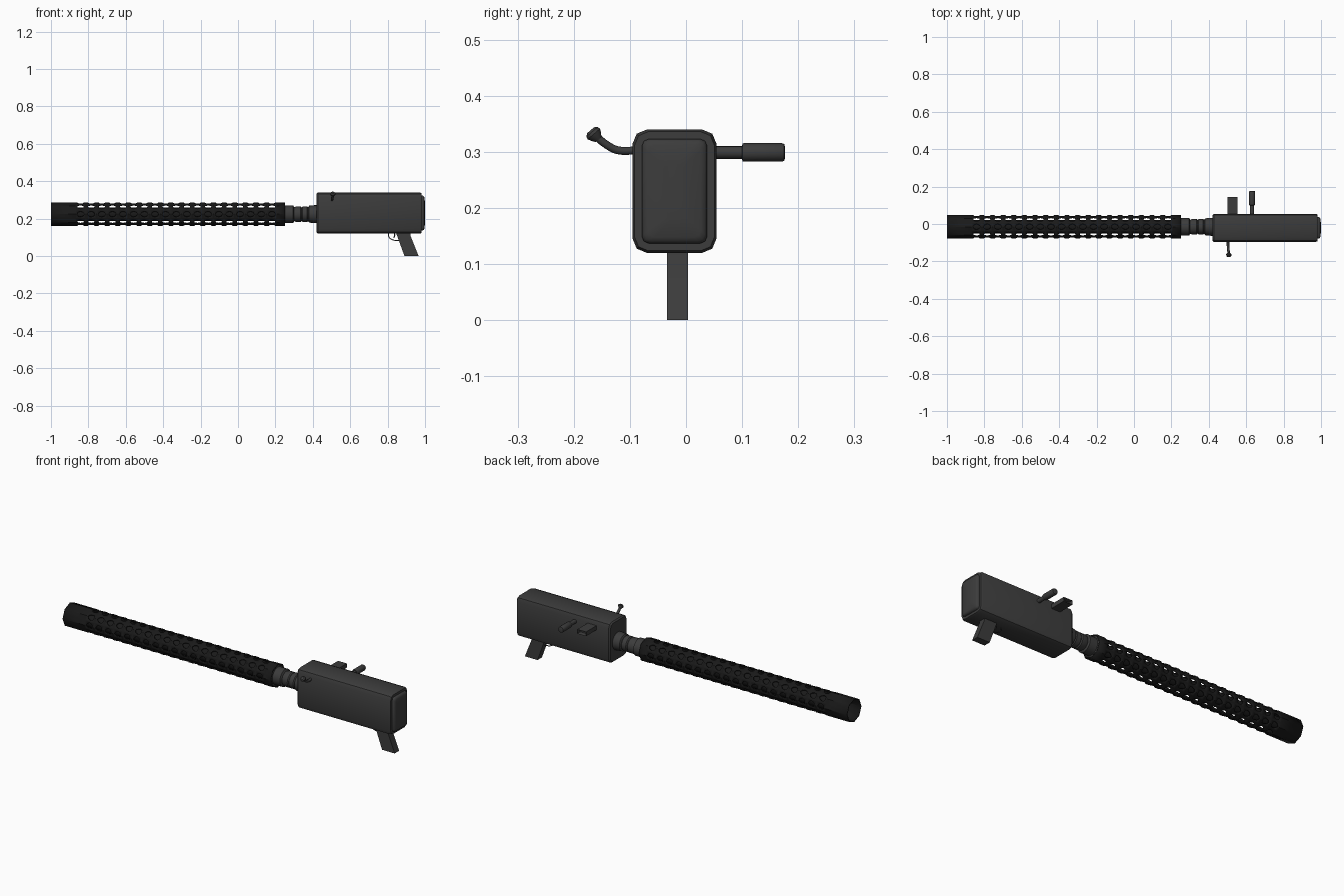
import bpy, bmesh, math
from mathutils import Vector, Matrix

if "Cube" in bpy.data.objects:
    bpy.data.objects.remove(bpy.data.objects["Cube"])

CY, CZ = -0.015, 0.224          # barrel axis


def material(name, v):
    m = bpy.data.materials.new(name)
    m.diffuse_color = (v, v, v, 1)
    m.use_nodes = True
    m.node_tree.nodes["Principled BSDF"].inputs["Base Color"].default_value = m.diffuse_color
    return m


GREY = material("dark_metal", 0.045)
BLACK = material("black_metal", 0.01)


def finish(name, bm, mat=GREY, angle=30):
    bmesh.ops.remove_doubles(bm, verts=bm.verts, dist=1e-5)
    bmesh.ops.recalc_face_normals(bm, faces=bm.faces)
    me = bpy.data.meshes.new(name)
    bm.to_mesh(me)
    bm.free()
    ob = bpy.data.objects.new(name, me)
    bpy.context.collection.objects.link(ob)
    me.materials.append(mat)
    bpy.ops.object.select_all(action='DESELECT')
    ob.select_set(True)
    bpy.context.view_layer.objects.active = ob
    bpy.ops.object.shade_smooth_by_angle(angle=math.radians(angle))
    return ob


def loft(name, rings, mat=GREY, angle=30):
    """Skin a list of point rings and cap both ends."""
    bm = bmesh.new()
    vs = [[bm.verts.new(p) for p in r] for r in rings]
    n = len(vs[0])
    for a, b in zip(vs, vs[1:]):
        for i in range(n):
            bm.faces.new((a[i], a[(i + 1) % n], b[(i + 1) % n], b[i]))
    bm.faces.new(vs[0])
    bm.faces.new(vs[-1])
    return finish(name, bm, mat, angle)


def lathe(name, profile, origin, axis, n=16, mat=GREY):
    """Revolve (distance, radius) pairs about an axis."""
    q = Vector((0, 0, 1)).rotation_difference(Vector(axis))
    rings = [[Vector(origin) + q @ Vector((r * math.cos(2 * math.pi * i / n),
                                           r * math.sin(2 * math.pi * i / n), d))
              for i in range(n)] for d, r in profile]
    return loft(name, rings, mat)


def round_rect(x, y0, y1, z0, z1, r, seg=2):
    pts = []
    for k, (y, z) in enumerate([(y1 - r, z1 - r), (y0 + r, z1 - r),
                                (y0 + r, z0 + r), (y1 - r, z0 + r)]):
        for i in range(seg + 1):
            a = math.pi / 2 * (k + i / seg)
            pts.append((x, y + r * math.cos(a), z + r * math.sin(a)))
    return pts


def tube(name, pts, r, mat=GREY):
    cu = bpy.data.curves.new(name, 'CURVE')
    cu.dimensions = '3D'
    cu.bevel_depth, cu.bevel_resolution, cu.use_fill_caps = r, 2, True
    cu.resolution_u = 4
    s = cu.splines.new('BEZIER')
    s.bezier_points.add(len(pts) - 1)
    for b, p in zip(s.bezier_points, pts):
        b.co = p
        b.handle_left_type = b.handle_right_type = 'AUTO'
    cu.materials.append(mat)
    ob = bpy.data.objects.new(name, cu)
    bpy.context.collection.objects.link(ob)


# Perforated octagonal barrel jacket
def jacket_point(x, deg, R=0.0635):
    r = R * math.cos(math.pi / 8) / math.cos(math.radians(deg % 45 - 22.5))
    a = math.radians(deg)
    return (x, CY + r * math.cos(a), CZ + r * math.sin(a))


bm = bmesh.new()
x0, x1, cells = -0.87, 0.21, 19
pitch = (x1 - x0) / cells
grid = [(1, 0), (1, 1), (0, 1), (-1, 1), (-1, 0), (-1, -1), (0, -1), (1, -1)]
for k in range(8):
    mid = 45 * k
    for a, b in ((-1.0, x0), (x1, 0.25)):
        for lo in (mid - 22.5, mid):
            bm.faces.new([bm.verts.new(jacket_point(*p)) for p in
                          ((a, lo), (b, lo), (b, lo + 22.5), (a, lo + 22.5))])
    for c in range(cells):
        cx = x0 + pitch * (c + 0.5)
        outer = [jacket_point(cx + u * pitch / 2, mid + v * 22.5) for u, v in grid]
        inner = [jacket_point(cx + 0.019 * math.cos(i * math.pi / 4),
                              mid + 16 * math.sin(i * math.pi / 4)) for i in range(8)]
        for i in range(8):
            j = (i + 1) % 8
            bm.faces.new([bm.verts.new(p) for p in
                          (outer[i], outer[j], inner[j], inner[i])])
jacket = finish("barrel_jacket", bm, BLACK, 20)
mod = jacket.modifiers.new("thickness", 'SOLIDIFY')
mod.thickness, mod.offset = 0.006, -1

# Inner barrel and stepped neck
lathe("inner_barrel", [(-0.9, 0.036), (0.26, 0.036)], (0, CY, CZ), (1, 0, 0), 16, BLACK)
lathe("barrel_neck", [(0.235, 0.055), (0.248, 0.055), (0.25, 0.047), (0.295, 0.047),
                      (0.3, 0.037), (0.31, 0.041), (0.335, 0.041), (0.34, 0.036),
                      (0.345, 0.041), (0.37, 0.041), (0.375, 0.037), (0.38, 0.045),
                      (0.41, 0.048), (0.43, 0.048)], (0, CY, CZ), (1, 0, 0), 20)

# Receiver with domed rear cap
Y0, Y1, Z0, Z1 = -0.0955, 0.0545, 0.12, 0.34


def body_ring(x, inset, r):
    return round_rect(x, Y0 + inset, Y1 - inset, Z0 + inset, Z1 - inset, r)


loft("receiver", [body_ring(0.42, 0.006, 0.022), body_ring(0.427, 0, 0.026),
                  body_ring(0.972, 0, 0.026), body_ring(0.982, 0.004, 0.024)])
loft("rear_cap", [body_ring(0.975, 0.017, 0.012), body_ring(0.988, 0.017, 0.012),
                  body_ring(0.994, 0.021, 0.012), body_ring(0.997, 0.028, 0.012),
                  body_ring(1.0, 0.06, 0.008)], angle=60)

# Raked pistol grip
loft("pistol_grip", [[(xa, -0.034, z), (xb, -0.034, z), (xb, 0.004, z), (xa, 0.004, z)]
                     for xa, xb, z in ((0.842, 0.92, 0.13), (0.85, 0.922, 0.11),
                                       (0.89, 0.966, 0.0))])

# Trigger guard and trigger
tube("trigger_guard", [(0.803, CY, 0.123), (0.808, CY, 0.1), (0.83, CY, 0.086),
                       (0.865, CY, 0.082)], 0.0025)
tube("trigger", [(0.835, CY, 0.123), (0.838, CY, 0.11), (0.832, CY, 0.098)], 0.003)

# Cocking handle on the back side
lathe("cocking_handle", [(0.0, 0.011), (0.05, 0.011), (0.0505, 0.0155), (0.053, 0.0165),
                         (0.121, 0.0165), (0.125, 0.015), (0.1265, 0.01)],
      (0.631, 0.05, 0.299), (0, 1, 0))

# Feed block with recessed end
bm = bmesh.new()
bmesh.ops.create_cube(bm, size=1, matrix=Matrix.Translation((0.5265, 0.0975, 0.299))
                      @ Matrix.Diagonal((0.053, 0.095, 0.023, 1)))
end = [f for f in bm.faces if f.calc_center_median().y > 0.14]
bmesh.ops.inset_region(bm, faces=end, thickness=0.005)
bmesh.ops.translate(bm, verts=end[0].verts, vec=(0, -0.02, 0))
finish("feed_block", bm)

# Curved lever with a flared knob on the front side
tube("lever_arm", [(0.503, -0.085, 0.303), (0.503, -0.122, 0.303), (0.505, -0.142, 0.313),
                   (0.507, -0.163, 0.33)], 0.007)
lathe("lever_knob", [(-0.008, 0.007), (0.0, 0.012), (0.005, 0.0145), (0.01, 0.0135),
                     (0.014, 0.008)], (0.507, -0.161, 0.328), (0, -0.65, 0.76))
